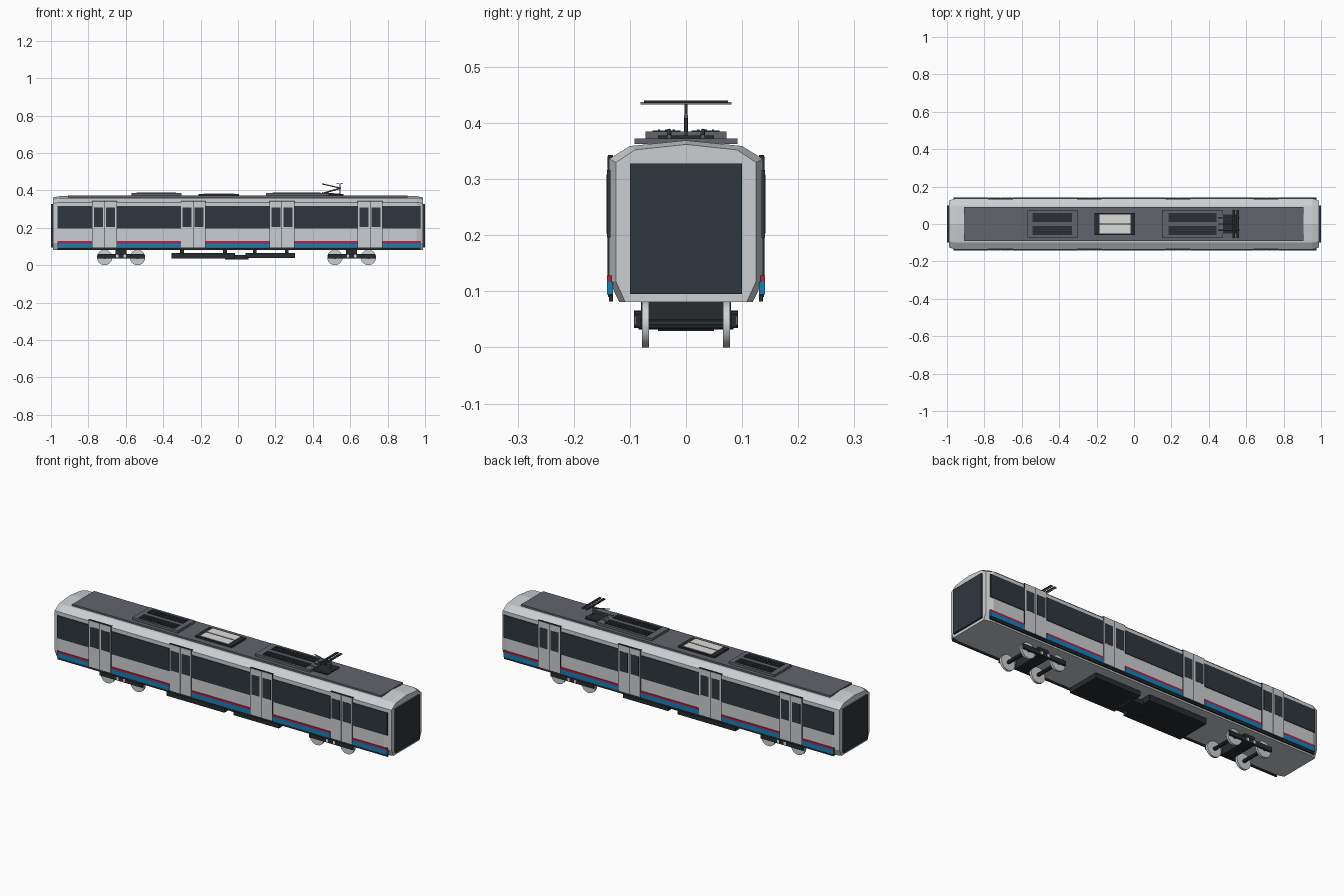
import bpy
import bmesh
import math
from mathutils import Vector

default_cube = bpy.data.objects.get("Cube")
if default_cube:
    bpy.data.objects.remove(default_cube)


def material(name, red, green, blue):
    mat = bpy.data.materials.new(name)
    mat.use_nodes = True
    colour = (red, green, blue, 1)
    mat.diffuse_color = colour
    mat.node_tree.nodes["Principled BSDF"].inputs["Base Color"].default_value = colour
    return mat


body_grey = material("body light grey", .6, .62, .64)
glass = material("dark glass", .028, .038, .047)
roof_grey = material("roof grey", .125, .128, .15)
black = material("equipment black", .02, .025, .028)
red_paint = material("stripe red", .5, .015, .05)
blue_paint = material("stripe blue", .005, .22, .5)
white = material("hatch white", .72, .73, .7)


def finish(name, bm, mat):
    bmesh.ops.recalc_face_normals(bm, faces=bm.faces)
    mesh = bpy.data.meshes.new(name)
    bm.to_mesh(mesh)
    bm.free()
    mesh.materials.append(mat)
    obj = bpy.data.objects.new(name, mesh)
    bpy.context.collection.objects.link(obj)
    return obj


def box(name, x_range, y_range, z_range, mat):
    ranges = (x_range, y_range, z_range)
    bm = bmesh.new()
    bmesh.ops.create_cube(bm, size=1)
    for v in bm.verts:
        v.co = Vector([(lo + hi) / 2 + c * (hi - lo) for c, (lo, hi) in zip(v.co, ranges)])
    return finish(name, bm, mat)


def centred_box(name, x_range, half_width, z_range, mat):
    return box(name, x_range, (-half_width, half_width), z_range, mat)


def side_boxes(name, x_range, y_range, z_range, mat):
    """A box on the left flank and its mirror image on the right flank."""
    inner, outer = y_range
    box(name + "_back", x_range, (inner, outer), z_range, mat)
    box(name + "_front", x_range, (-outer, -inner), z_range, mat)


def rod(name, start, end, radius, mat, sides=8):
    start, end = Vector(start), Vector(end)
    axis = end - start
    bm = bmesh.new()
    bmesh.ops.create_cone(bm, cap_ends=True, segments=sides, radius1=radius,
                          radius2=radius, depth=axis.length)
    turn = axis.to_track_quat("Z", "Y")
    for v in bm.verts:
        v.co = turn @ v.co + (start + end) / 2
    return finish(name, bm, mat)


# Body shell: one half-profile lofted along the length, drawn in at the ends
half = [(.119, .083), (.137, .12), (.137, .338), (.1, .361), (0, .371)]
profile = half + [(-y, z) for y, z in reversed(half[:-1])]
stations = [(-.99, .91, .975), (-.955, 1, 1), (.955, 1, 1), (.99, .91, .975)]
bm = bmesh.new()
rings = []
for x, wide, high in stations:
    rings.append([bm.verts.new((x, y * wide, .083 + (z - .083) * high)) for y, z in profile])
for ring_a, ring_b in zip(rings, rings[1:]):
    for i in range(len(profile)):
        j = (i + 1) % len(profile)
        bm.faces.new((ring_a[i], ring_a[j], ring_b[j], ring_b[i]))
bm.faces.new(rings[0])
bm.faces.new(rings[-1])
finish("body_shell", bm, body_grey)

# End panels
for side, name in ((-1, "right_end_glass"), (1, "left_end_glass")):
    centred_box(name, sorted((side * .988, side)), .1, (.097, .33), glass)

# Doors: dark recess, two leaves and their windows
door_centres = (-.714, -.24, .235, .706)
door_half = .066
for centre in door_centres:
    side_boxes("door_surround", (centre - door_half, centre + door_half),
               (.13, .139), (.092, .345), black)
    for side in (-1, 1):
        leaf = centre + side * .0325
        side_boxes("door_leaf", (leaf - .031, leaf + .031), (.135, .141), (.097, .342), body_grey)
        side_boxes("door_window", (leaf - .024, leaf + .024), (.138, .142), (.205, .31), glass)

# Window bands and stripes fill the spans between the doors
edges = [-.965]
for centre in door_centres:
    edges += [centre - door_half, centre + door_half]
edges.append(.975)
for span in zip(edges[::2], edges[1::2]):
    side_boxes("window_band", span, (.135, .141), (.198, .318), glass)
    side_boxes("red_stripe", span, (.133, .141), (.119, .13), red_paint)
    side_boxes("blue_stripe", span, (.13, .141), (.096, .119), blue_paint)
side_boxes("skirt", (-.965, .975), (.13, .137), (.084, .095), black)

# Roof deck
centred_box("roof_deck", (-.91, .905), .092, (.365, .374), roof_grey)


# Roof units with paired grilles or hatches
def roof_unit(name, x_range, half_width, top, frame_mat, panel_mat, inset, inner, outer):
    lo, hi = x_range
    centred_box(name, x_range, half_width, (.37, top), frame_mat)
    side_boxes(name + "_panel", (lo + inset, hi - inset), (inner, outer),
               (top - .003, top + .002), panel_mat)


roof_unit("rear_cooling_unit", (-.57, -.303), .072, .387, roof_grey, black, .028, .01, .06)
roof_unit("middle_hatch_unit", (-.21, .005), .06, .383, black, white, .025, .004, .052)
roof_unit("front_cooling_unit", (.15, .475), .072, .387, roof_grey, black, .035, .01, .06)
for lo, hi in ((-.542, -.331), (.185, .44)):
    for row in (.022, .035, .048):
        side_boxes("grille_slat", (lo, hi), (row - .002, row + .002), (.388, .3905), glass)

# Current collector
centred_box("collector_base", (.475, .56), .05, (.372, .38), black)
for y in (-.03, .03):
    rod("collector_rail", (.45, y, .388), (.565, y, .378), .004, roof_grey)
elbow = (.55, 0, .414)
rod("collector_lower_arm", (.45, 0, .385), elbow, .004, roof_grey)
rod("collector_upper_arm", elbow, (.45, 0, .436), .003, roof_grey)
for x in (.533, .555):
    centred_box("collector_strip", (x - .007, x + .007), .075, (.438, .442), black)
    rod("collector_horn", (x, -.081, .437), (x, .081, .437), .002, white)
rod("collector_post", (.545, 0, .38), (.545, 0, .438), .003, roof_grey)

# Bogies: wheels, axles, side frames and springs
for name, wheel_positions in (("right", (-.713, -.537)), ("left", (.518, .697))):
    first, last = wheel_positions
    middle = (first + last) / 2
    side_boxes(name + "_bogie_frame", (first - .037, last + .037), (.08, .09), (.038, .061), black)
    centred_box(name + "_bogie_beam", (middle - .03, middle + .03), .08, (.04, .084), black)
    for x in wheel_positions:
        rod(name + "_axle", (x, -.085, .043), (x, .085, .043), .009, black)
        for y in (-.072, .072):
            rod(name + "_wheel", (x, y - .006, .043), (x, y + .006, .043), .041, body_grey, 24)
    for x in (middle - .02, middle + .02):
        side_boxes(name + "_spring", (x - .006, x + .006), (.085, .092), (.042, .058), white)

# Underfloor equipment
centred_box("underfloor_box_right", (-.355, -.015), .093, (.037, .068), black)
centred_box("underfloor_box_left", (.04, .305), .093, (.039, .066), black)
centred_box("underfloor_link", (-.07, .055), .05, (.031, .055), black)
for x in (-.3, -.07, .09, .26):
    centred_box("equipment_hanger", (x - .01, x + .01), .06, (.06, .085), black)

# Drop the wheels onto the ground
lift = -min(v.co.z for o in bpy.data.objects if o.type == "MESH" for v in o.data.vertices)
for obj in bpy.data.objects:
    if obj.type == "MESH":
        obj.location.z += lift
        if "wheel" in obj.name:
            for polygon in obj.data.polygons:
                polygon.use_smooth = len(polygon.vertices) == 4
            for edge in obj.data.edges:
                a, b = (obj.data.vertices[i].co for i in edge.vertices)
                edge.use_edge_sharp = math.isclose(a.y, b.y, abs_tol=.001)
